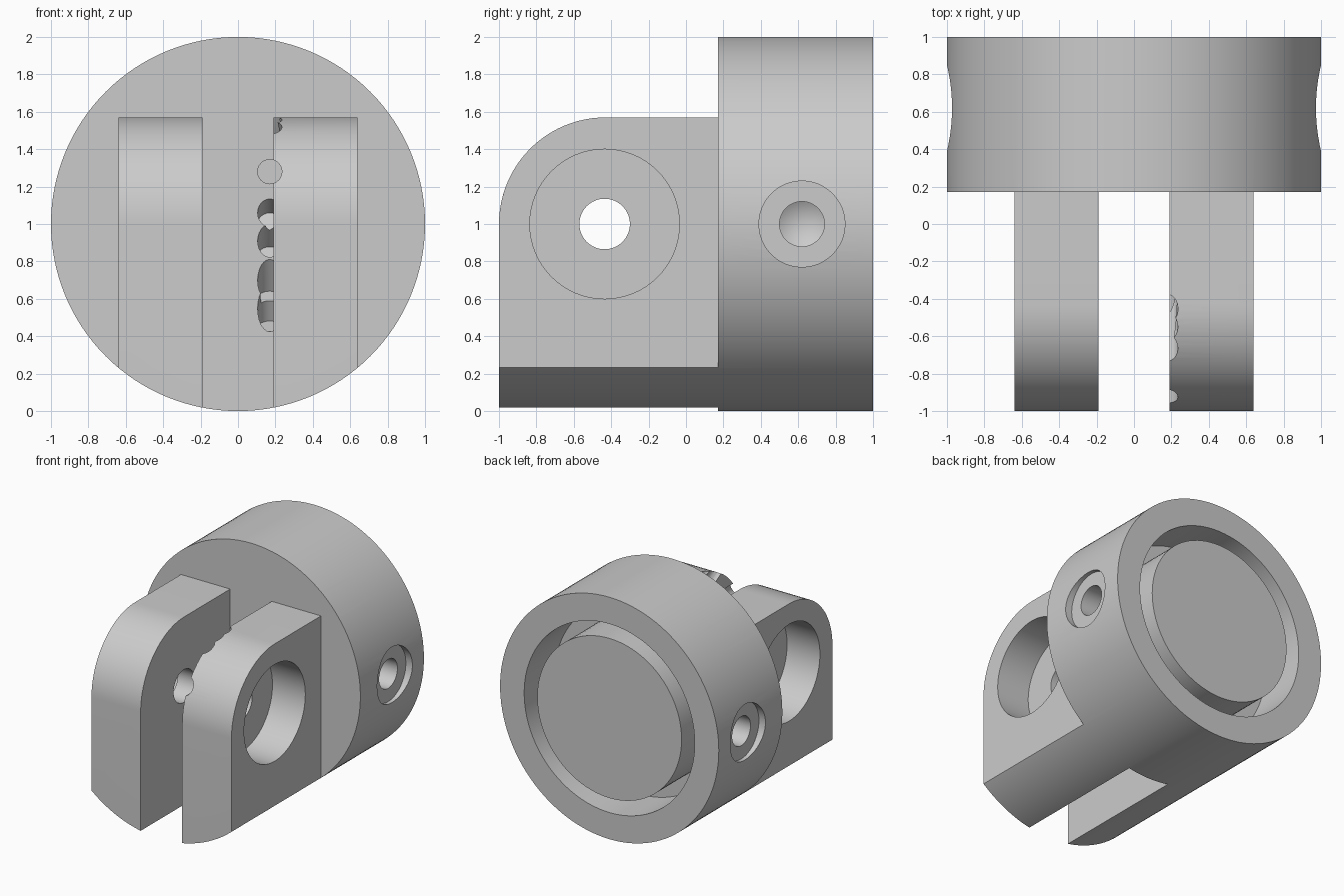
import bpy, bmesh, math
from mathutils import Vector

if "Cube" in bpy.data.objects:
    bpy.data.objects.remove(bpy.data.objects["Cube"])

mat = bpy.data.materials.new("plain_grey")
mat.diffuse_color = (0.6, 0.6, 0.6, 1)
mat.use_nodes = True
mat.node_tree.nodes["Principled BSDF"].inputs["Base Color"].default_value = mat.diffuse_color


def mesh_object(name, bm):
    bmesh.ops.recalc_face_normals(bm, faces=bm.faces[:])
    me = bpy.data.meshes.new(name)
    bm.to_mesh(me)
    bm.free()
    ob = bpy.data.objects.new(name, me)
    bpy.context.collection.objects.link(ob)
    return ob


def rod(name, start, end, r, r_end=None, seg=48):
    """Cylinder or cone between two points."""
    a, b = Vector(start), Vector(end)
    bm = bmesh.new()
    bmesh.ops.create_cone(bm, cap_ends=True, segments=seg, radius1=r,
                          radius2=r if r_end is None else r_end, depth=(b - a).length)
    ob = mesh_object(name, bm)
    ob.matrix_world = (b - a).to_track_quat('Z', 'Y').to_matrix().to_4x4()
    ob.matrix_world.translation = (a + b) / 2
    return ob


def extrude_x(name, profile, x0, x1):
    """Prism along x from a (y, z) profile."""
    bm = bmesh.new()
    face = bm.faces.new([bm.verts.new((x0, y, z)) for y, z in profile])
    out = bmesh.ops.extrude_face_region(bm, geom=[face])
    verts = [v for v in out["geom"] if isinstance(v, bmesh.types.BMVert)]
    bmesh.ops.translate(bm, verts=verts, vec=(x1 - x0, 0, 0))
    return mesh_object(name, bm)


def lathe_x(name, profile, y, z, side, seg=48):
    """Solid of revolution about an x-parallel axis, profile as (x, radius)."""
    bm = bmesh.new()
    rings = []
    for x, r in profile:
        if r == 0:
            rings.append([bm.verts.new((side * x, y, z))] * seg)
        else:
            rings.append([bm.verts.new((side * x, y + r * math.cos(2 * math.pi * i / seg),
                                        z + r * math.sin(2 * math.pi * i / seg)))
                          for i in range(seg)])
    for p, q in zip(rings, rings[1:]):
        for i in range(seg):
            j = (i + 1) % seg
            loop = list(dict.fromkeys([p[i], p[j], q[j], q[i]]))
            if len(loop) > 2:
                bm.faces.new(loop)
    return mesh_object(name, bm)


def boolean(target, tool, op='DIFFERENCE'):
    mod = target.modifiers.new(op, 'BOOLEAN')
    mod.operation, mod.solver, mod.object = op, 'EXACT', tool
    bpy.context.view_layer.objects.active = target
    bpy.ops.object.modifier_apply(modifier=mod.name)
    bpy.data.objects.remove(tool)


# Round stock that becomes the head and the two fork prongs
body = rod("clevis_body", (0, -1, 1), (0, 1, 1), 1.0, seg=128)

# Outer sides and central slot of the fork
for x0, x1 in ((-1.2, -0.64), (-0.19, 0.19), (0.64, 1.2)):
    block = [(-1.2, -0.2), (0.17, -0.2), (0.17, 2.2), (-1.2, 2.2)]
    boolean(body, extrude_x("slot_cutter", block, x0, x1))

# Flat top with a rounded front shoulder
arc = [(-0.43 - 0.57 * math.cos(t), 1 + 0.57 * math.sin(t))
       for t in (math.pi / 2 * i / 24 for i in range(25))]
boolean(body, extrude_x("shoulder_cutter",
                        [(-1.2, 1.0)] + arc + [(0.17, 1.57), (0.17, 2.2), (-1.2, 2.2)], -0.8, 0.8))

# Ring groove in the back of the head
groove = rod("groove_cutter", (0, 0.6, 1), (0, 1.2, 1), 0.78, seg=96)
boolean(groove, rod("groove_core", (0, 0.4, 1), (0, 1.4, 1), 0.66, seg=96))
boolean(body, groove)

for side in (-1, 1):
    # Stepped pin hole in each prong
    boolean(body, lathe_x("pin_hole", [(0.9, 0), (0.9, 0.4), (0.34, 0.4), (0.34, 0.135),
                                       (0.1, 0.135), (0.1, 0)], -0.435, 1.0, side, 64))
    # Spot-faced drilled hole in each side of the head
    boolean(body, lathe_x("side_hole", [(1.2, 0), (1.2, 0.23), (0.94, 0.23), (0.94, 0.12),
                                        (0.55, 0.12), (0.48, 0)], 0.62, 1.0, side))

# Fan of small drillings along the inner face of one prong
for y, z, z_end in ((-0.92, 1.28, 1.28), (-0.67, 1.52, 1.06), (-0.55, 1.555, 0.91),
                    (-0.46, 1.57, 0.70), (-0.45, 1.57, 0.55)):
    a, b = Vector((0.17, y, z)), Vector((0.17, 0.17, z_end))
    d = (b - a).normalized()
    boolean(body, rod("drill", a - d * 0.3, b + d * 0.12, 0.065, seg=24))

body.data.materials.clear()
body.data.materials.append(mat)
for p in body.data.polygons:
    p.material_index = 0
bpy.ops.object.select_all(action='DESELECT')
body.select_set(True)
bpy.context.view_layer.objects.active = body
bpy.ops.object.shade_smooth_by_angle(angle=math.radians(30))
